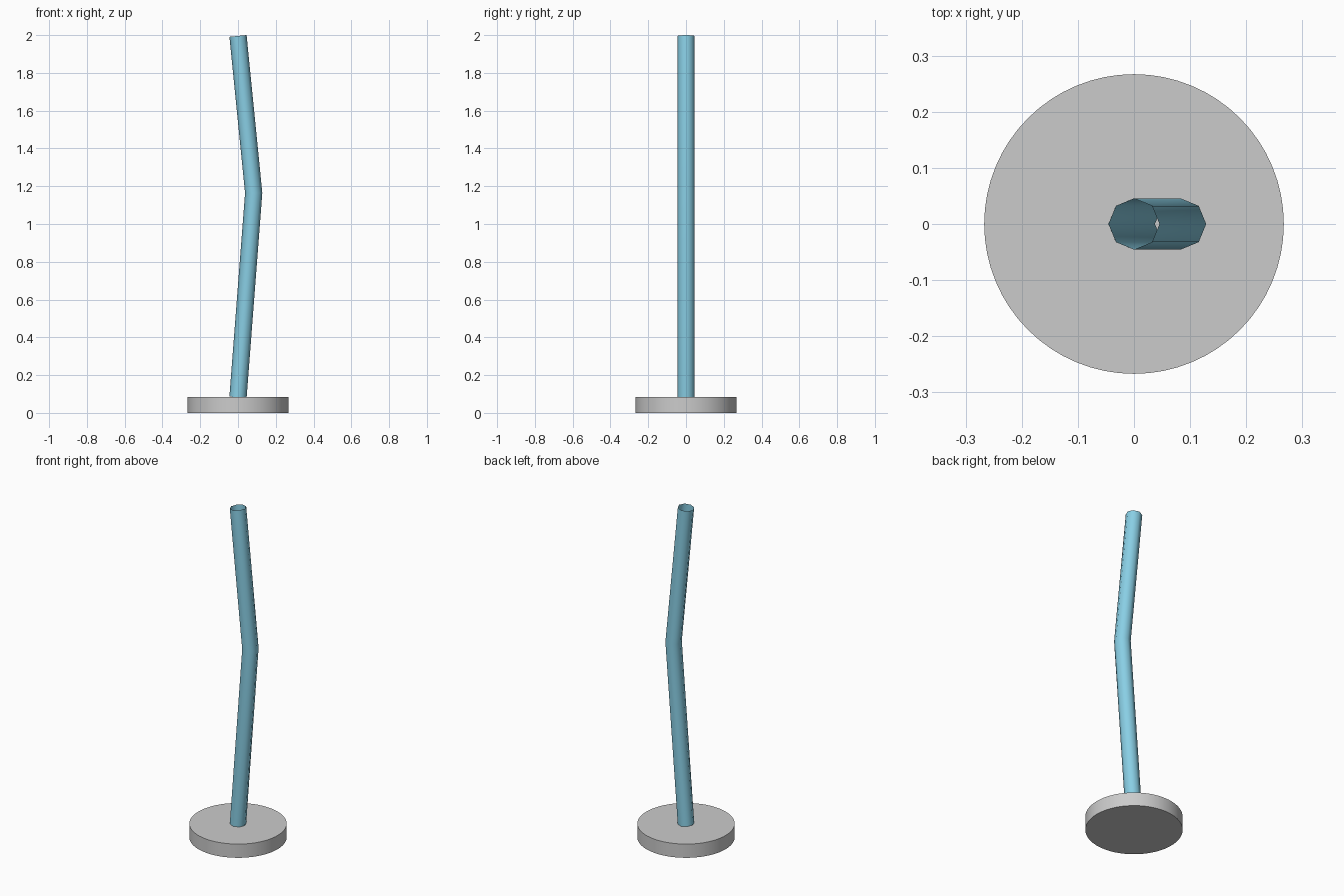
import bpy

if "Cube" in bpy.data.objects:
    bpy.data.objects.remove(bpy.data.objects["Cube"])

# Round base plate
BASE_R, BASE_H = 0.267, 0.083
bpy.ops.mesh.primitive_cylinder_add(vertices=64, radius=BASE_R, depth=BASE_H,
                                    location=(0, 0, BASE_H / 2))
base = bpy.context.object
base.name = "base_plate"
bpy.ops.object.shade_smooth_by_angle()

# Bent hollow pole: open eight-sided tube swept along a kinked path
path = [(0, 0, BASE_H), (0.083, 0, 1.164), (0, 0, 1.9955)]
curve = bpy.data.curves.new("bent_pole", 'CURVE')
curve.dimensions = '3D'
curve.bevel_depth = 0.0457
curve.bevel_resolution = 2
spline = curve.splines.new('POLY')
spline.points.add(len(path) - 1)
for point, co in zip(spline.points, path):
    point.co = (*co, 1)
spline.use_smooth = True
pole = bpy.data.objects.new("bent_pole", curve)
bpy.context.collection.objects.link(pole)

# Light blue finish on the pole
blue = bpy.data.materials.new("light_blue")
blue.diffuse_color = (0.25, 0.62, 0.78, 1)
blue.use_nodes = True
blue.node_tree.nodes["Principled BSDF"].inputs["Base Color"].default_value = blue.diffuse_color
curve.materials.append(blue)
